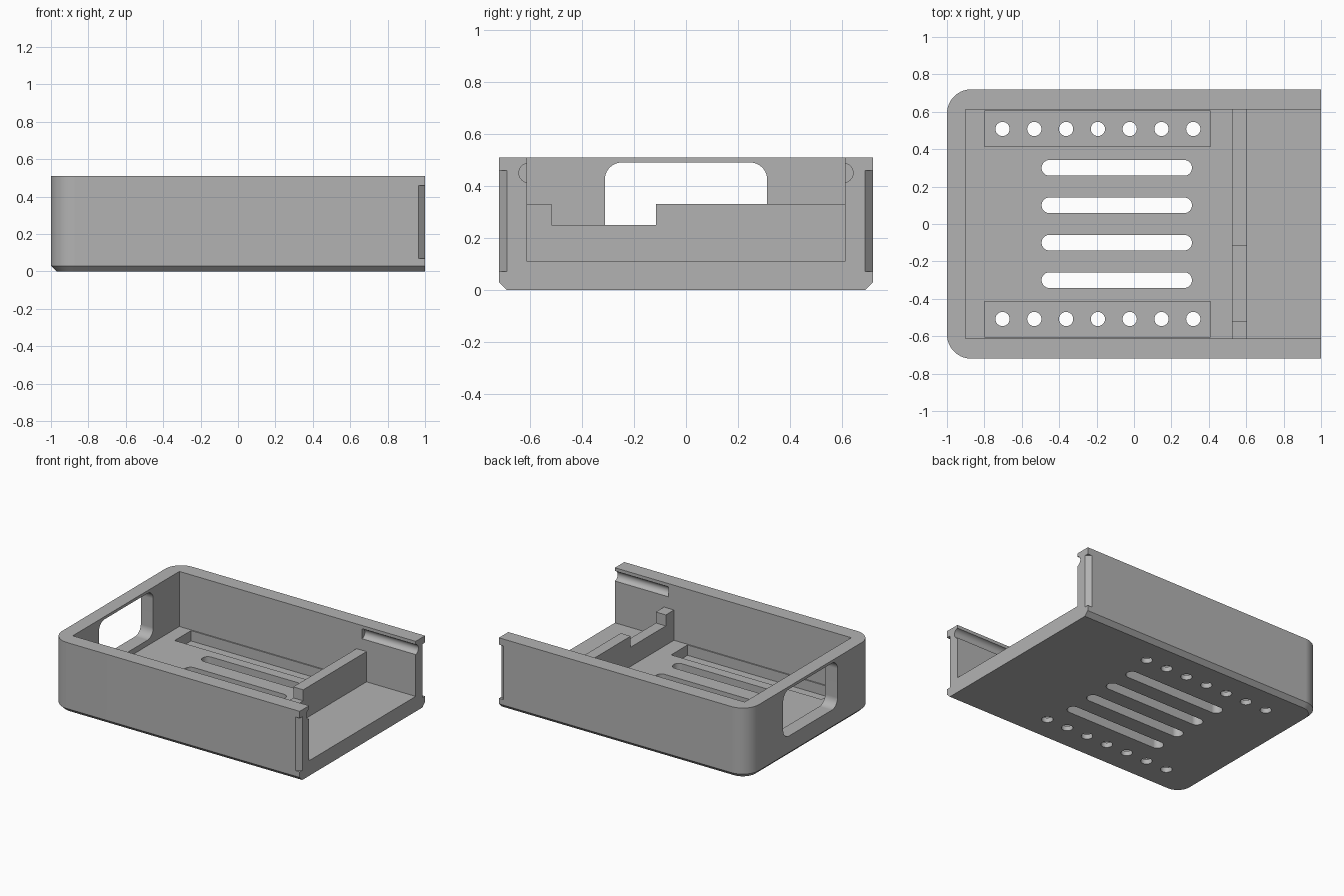
import bpy
import bmesh
from math import cos, sin, pi
from mathutils import Vector

default = bpy.data.objects.get("Cube")
if default:
    bpy.data.objects.remove(default, do_unlink=True)

grey = bpy.data.materials.new("plain_grey")
grey.use_nodes = True
COLOUR = (0.45, 0.45, 0.45, 1)
grey.diffuse_color = COLOUR
grey.node_tree.nodes["Principled BSDF"].inputs["Base Color"].default_value = COLOUR

WALL_Y, TOP, FLOOR = 0.72, 0.51, 0.11
INNER_X, INNER_Y = -0.9, 0.612


def loft(name, rings):
    """Solid skinned through rings of equal point count."""
    bm = bmesh.new()
    loops = [[bm.verts.new(p) for p in ring] for ring in rings]
    for a, b in zip(loops, loops[1:]):
        for i in range(len(a)):
            j = (i + 1) % len(a)
            bm.faces.new((a[i], a[j], b[j], b[i]))
    bm.faces.new(loops[0])
    bm.faces.new(loops[-1])
    bmesh.ops.recalc_face_normals(bm, faces=bm.faces)
    mesh = bpy.data.meshes.new(name)
    bm.to_mesh(mesh)
    bm.free()
    mesh.materials.append(grey)
    obj = bpy.data.objects.new(name, mesh)
    bpy.context.collection.objects.link(obj)
    return obj


def prism(name, outline, axis, lo, hi):
    """Extrude a 2D outline along x (outline is y, z) or z (outline is x, y)."""
    place = (lambda p, d: Vector((d, *p))) if axis == "x" else (lambda p, d: Vector((*p, d)))
    return loft(name, [[place(p, d) for p in outline] for d in (lo, hi)])


def rounded(cx, cy, hw, hh, r, steps=10):
    """Rounded rectangle; a slot or a circle when r reaches the half size."""
    pts = []
    for k, (sx, sy) in enumerate(((1, 1), (-1, 1), (-1, -1), (1, -1))):
        for i in range(steps + 1):
            a = (k + i / steps) * pi / 2
            p = (cx + sx * (hw - r) + r * cos(a), cy + sy * (hh - r) + r * sin(a))
            if not pts or (Vector(p) - Vector(pts[-1])).length > 1e-5:
                pts.append(p)
    if (Vector(pts[0]) - Vector(pts[-1])).length < 1e-5:
        pts.pop()
    return pts


def rect(x0, x1, y0, y1):
    return [(x0, y0), (x1, y0), (x1, y1), (x0, y1)]


def shell_ring(z, inset, steps=14):
    """Plan outline: square open end, two rounded corners at the closed end."""
    r, x0, y = 0.13 - inset, -1 + inset, WALL_Y - inset
    arc = [i / steps * pi / 2 for i in range(steps + 1)]
    pts = [(1, -y, z), (1, y, z)]
    pts += [(x0 + r - r * sin(a), y - r + r * cos(a), z) for a in arc]
    pts += [(x0 + r - r * cos(a), -y + r - r * sin(a), z) for a in arc]
    return pts


# Outer tray body with a chamfered underside
tray = loft("tray", [shell_ring(0, 0.03), shell_ring(0.03, 0), shell_ring(TOP, 0)])

# Main cavity, open on top and at the +x end
cutters = [prism("cavity", rect(INNER_X, 1.2, -INNER_Y, INNER_Y), "z", FLOOR, 0.7)]

# Window through the closed end wall
cutters.append(prism("window", rounded(0, 0.32, 0.312, 0.17, 0.065), "x", -1.2, -0.85))

# Long vent slots in the floor
for y in (-0.3, -0.1, 0.1, 0.3):
    cutters.append(prism("slot", rounded(-0.092, y, 0.402, 0.042, 0.042), "z", -0.1, 0.2))

for s in (-1, 1):
    # Sunken strip with a row of round holes
    ys = sorted((s * 0.415, s * 0.603))
    cutters.append(prism("pocket", rect(-0.8, 0.41, *ys), "z", 0.035, 0.2))
    for i in range(7):
        cutters.append(prism("hole", rounded(-0.703 + i * 0.17, s * 0.508, 0.038, 0.038, 0.038, 8),
                             "z", -0.1, 0.15))
    # Round groove along the inside of the side wall
    cutters.append(prism("groove", rounded(s * 0.606, 0.45, 0.037, 0.037, 0.037, 8), "x", 0.57, 1.2))
    # Slanted notch on the outer end corner
    notch = [(0.965, s * WALL_Y), (1, s * 0.689), (1.1, s * 0.689), (1.1, s * 0.8), (0.965, s * 0.8)]
    cutters.append(prism("notch", notch, "z", 0.07, 0.46))

bpy.context.view_layer.objects.active = tray
for cutter in cutters:
    mod = tray.modifiers.new("cut", "BOOLEAN")
    mod.operation, mod.solver, mod.object = "DIFFERENCE", "EXACT", cutter
    bpy.ops.object.modifier_apply(modifier=mod.name)
    bpy.data.objects.remove(cutter, do_unlink=True)

# Stepped cross divider on the floor
steps = [(-INNER_Y, FLOOR), (INNER_Y, FLOOR), (INNER_Y, 0.33), (-0.115, 0.33),
         (-0.115, 0.25), (-0.518, 0.25), (-0.518, 0.33), (-INNER_Y, 0.33)]
prism("divider", steps, "x", 0.525, 0.605)

# Smooth rounded corners, keep hard edges crisp
bpy.ops.object.select_all(action="DESELECT")
tray.select_set(True)
bpy.ops.object.shade_smooth_by_angle(angle=0.5)
weighted = tray.modifiers.new("even_normals", "WEIGHTED_NORMAL")
weighted.keep_sharp = True
